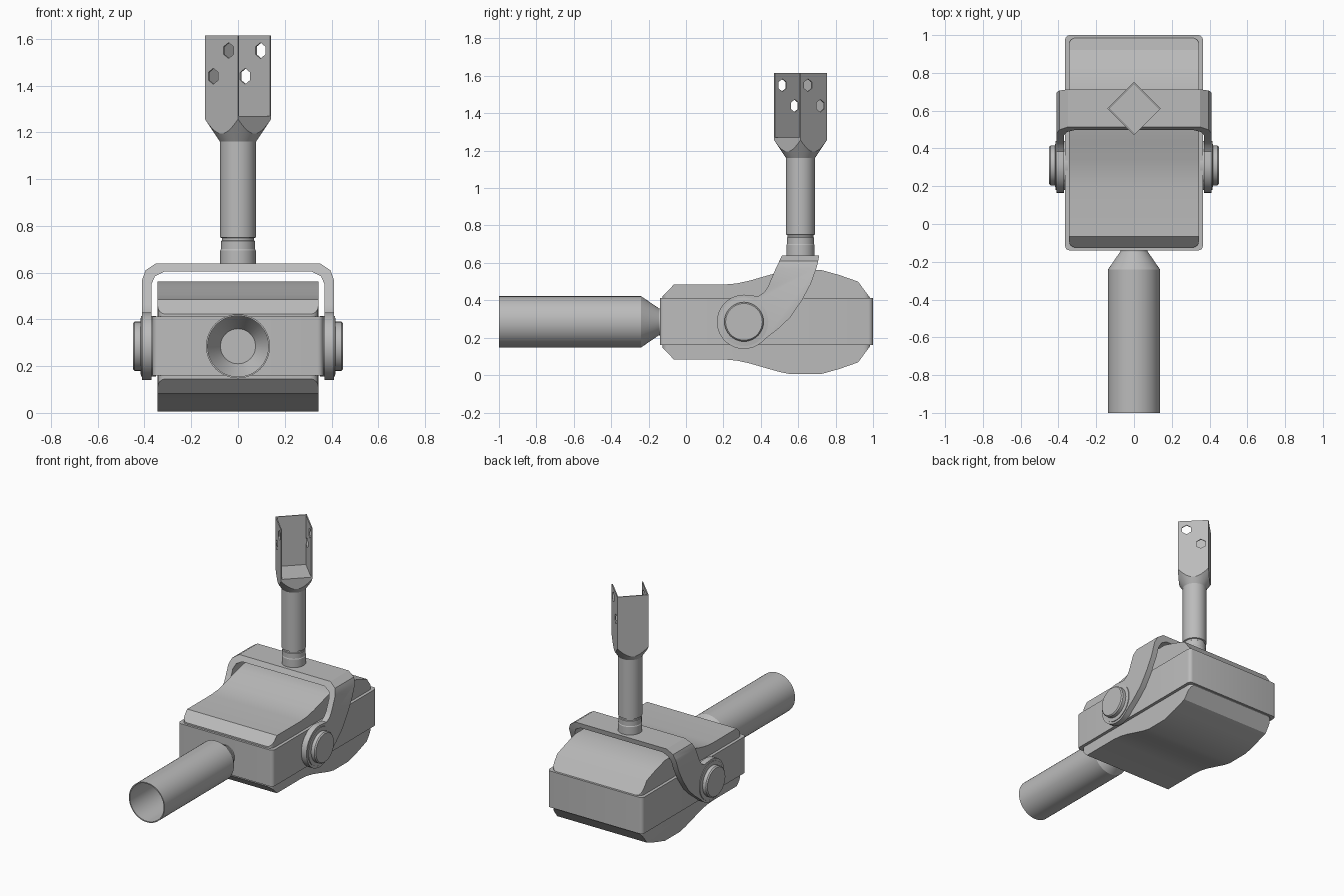
import bpy, bmesh, math
from mathutils import Matrix, Vector

cube = bpy.data.objects.get("Cube")
if cube:
    bpy.data.objects.remove(cube, do_unlink=True)

grey = bpy.data.materials.new("plain grey")
grey.use_nodes = True
GREY = (0.5, 0.5, 0.5, 1)
grey.diffuse_color = GREY
grey.node_tree.nodes["Principled BSDF"].inputs["Base Color"].default_value = GREY


def make(name, bm):
    bmesh.ops.recalc_face_normals(bm, faces=bm.faces)
    mesh = bpy.data.meshes.new(name)
    bm.to_mesh(mesh)
    bm.free()
    mesh.materials.append(grey)
    ob = bpy.data.objects.new(name, mesh)
    bpy.context.collection.objects.link(ob)
    return ob


def prism(name, pts, axis, lo, hi):
    """Extrude a 2D outline along an axis: (y,z) on X, (x,z) on Y, (x,y) on Z."""
    bm = bmesh.new()
    place = {"X": lambda a, b: (lo, a, b), "Y": lambda a, b: (a, lo, b),
             "Z": lambda a, b: (a, b, lo)}[axis]
    face = bm.faces.new([bm.verts.new(place(a, b)) for a, b in pts])
    new = bmesh.ops.extrude_face_region(bm, geom=[face])["geom"]
    shift = Vector([hi - lo if axis == k else 0 for k in "XYZ"])
    bmesh.ops.translate(bm, verts=[v for v in new if isinstance(v, bmesh.types.BMVert)], vec=shift)
    return make(name, bm)


def lathe(name, profile, matrix, steps=48):
    """Revolve (radius, height) points about Z, then place with a matrix."""
    bm = bmesh.new()
    vs = [bm.verts.new((r, 0, h)) for r, h in profile]
    es = [bm.edges.new(p) for p in zip(vs, vs[1:])]
    bmesh.ops.spin(bm, geom=vs + es, cent=(0, 0, 0), axis=(0, 0, 1),
                   angle=math.tau, steps=steps, use_merge=True)
    bmesh.ops.remove_doubles(bm, verts=bm.verts, dist=1e-5)
    bm.transform(matrix)
    return make(name, bm)


def combine(ob, tool, operation):
    """Apply a boolean and discard the tool."""
    mod = ob.modifiers.new("cut", "BOOLEAN")
    mod.object, mod.operation, mod.solver = tool, operation, "EXACT"
    bpy.context.view_layer.objects.active = ob
    bpy.ops.object.modifier_apply(modifier=mod.name)
    bpy.data.objects.remove(tool, do_unlink=True)
    return ob


def rounded(x, y0, y1, r, n=4):
    """Rounded rectangle outline, symmetric in x."""
    out = []
    for i, (cx, cy) in enumerate([(x - r, y1 - r), (r - x, y1 - r), (r - x, y0 + r), (x - r, y0 + r)]):
        for k in range(n + 1):
            a = (i + k / n) * math.pi / 2
            out.append((cx + r * math.cos(a), cy + r * math.sin(a)))
    return out


AXIS_Z = 0.285
parts = []

# Housing: middle band and the humped shell showing above and below it
parts.append(prism("housing_band", rounded(0.365, -0.14, 1.0, 0.025), "Z", 0.16, 0.412))
top = [(-0.135, 0.412), (-0.065, 0.484), (0.2, 0.484), (0.27, 0.49), (0.34, 0.505),
       (0.44, 0.534), (0.5, 0.551), (0.56, 0.563), (0.72, 0.563), (0.82, 0.535), (0.92, 0.5), (0.985, 0.412)]
bottom = [(y, 2 * AXIS_Z - 0.002 - z) for y, z in reversed(top)]
shell = prism("housing_shell", top + bottom, "X", -0.345, 0.345)
trim = prism("shell_trim", rounded(0.344, -0.125, 0.985, 0.035), "Z", -0.1, 0.8)
parts.append(combine(shell, trim, "INTERSECT"))

# Hollow pipe at the front with a tapered neck
along_y = Matrix.Translation((0, 0, AXIS_Z)) @ Matrix.Rotation(-math.pi / 2, 4, "X")
parts.append(lathe("front_pipe", [
    (0, -0.13), (0.072, -0.13), (0.072, -0.145), (0.137, -0.24), (0.137, -1.0),
    (0.13, -1.0), (0.13, -0.245), (0.075, -0.15), (0, -0.15)], along_y))

# Yoke: a U-shaped strap trimmed to a swept side outline
half = [(0.41, 0.1), (0.41, 0.57), (0.395, 0.61), (0.35, 0.64)]
inner = [(0.315, 0.605), (0.355, 0.585), (0.37, 0.55), (0.37, 0.1)]
right_leg = half + [(-x, z) for x, z in reversed(half)]
inside = [(-x, z) for x, z in reversed(inner)] + inner
strap = prism("yoke", right_leg + inside, "Y", -0.1, 1.0)
PIVOT_Y, LUG_R = 0.31, 0.145
lug = [(PIVOT_Y + LUG_R * math.cos(math.radians(a)), AXIS_Z + LUG_R * math.sin(math.radians(a)))
       for a in range(80, 321, 10)]
arm = [(0.49, 0.245), (0.556, 0.307), (0.62, 0.4), (0.668, 0.49), (0.7, 0.58), (0.717, 0.66),
       (0.523, 0.66), (0.48, 0.57), (0.437, 0.47), (0.415, 0.44), (0.385, 0.422)]
parts.append(combine(strap, prism("arm_trim", lug + arm, "X", -0.6, 0.6), "INTERSECT"))

# Pivot bolts on both sides
for side, label in ((1, "left"), (-1, "right")):
    along_x = Matrix.Translation((0, PIVOT_Y, AXIS_Z)) @ Matrix.Rotation(side * math.pi / 2, 4, "Y")
    parts.append(lathe(label + "_pivot_bolt", [
        (0, 0.35), (0.13, 0.35), (0.13, 0.415), (0.105, 0.418), (0.105, 0.442),
        (0.098, 0.45), (0, 0.45)], along_x))

# Stem with shallow grooves
STEM_Y = 0.612
parts.append(lathe("stem", [
    (0, 0.62), (0.076, 0.62), (0.076, 0.695), (0.073, 0.7), (0.073, 0.735), (0.069, 0.738),
    (0.069, 0.748), (0.077, 0.751), (0.077, 1.16), (0, 1.16)], Matrix.Translation((0, STEM_Y, 0))))

# Head, built square to the axes and then turned 45 degrees
A, T, FLOOR, TOP = 0.1, 0.007, 1.27, 1.615
neck = lathe("head_neck", [(0, 1.15), (0.077, 1.15), (0.077, 1.16), (0.145, 1.262),
                           (0.145, FLOOR), (0, FLOOR)], Matrix())
square = [(-A, -A), (A, -A), (A, A), (-A, A)]
combine(neck, prism("neck_trim", square, "Z", 1.0, 1.4), "INTERSECT")
channel = prism("head_channel", [
    (-A, -A), (-A, A), (A, A), (A, -A), (A - T, -A), (A - T, A - T), (T - A, A - T), (T - A, -A)],
    "Z", FLOOR, TOP)
for y, z in ((-0.043, 1.55), (0.05, 1.44)):
    hexagon = [(y + 0.034 * math.sin(k * math.pi / 3), z + 0.034 * math.cos(k * math.pi / 3))
               for k in range(6)]
    combine(channel, prism("hole_cutter", hexagon, "X", -0.3, 0.3), "DIFFERENCE")
for ob in (neck, channel):
    ob.location = (0, STEM_Y, 0)
    ob.rotation_euler.z = math.pi / 4
    parts.append(ob)

# Smooth the curved surfaces, keep edges sharp
bpy.ops.object.select_all(action="DESELECT")
for ob in parts:
    ob.select_set(True)
bpy.context.view_layer.objects.active = parts[0]
bpy.ops.object.shade_smooth_by_angle(angle=math.radians(28))
